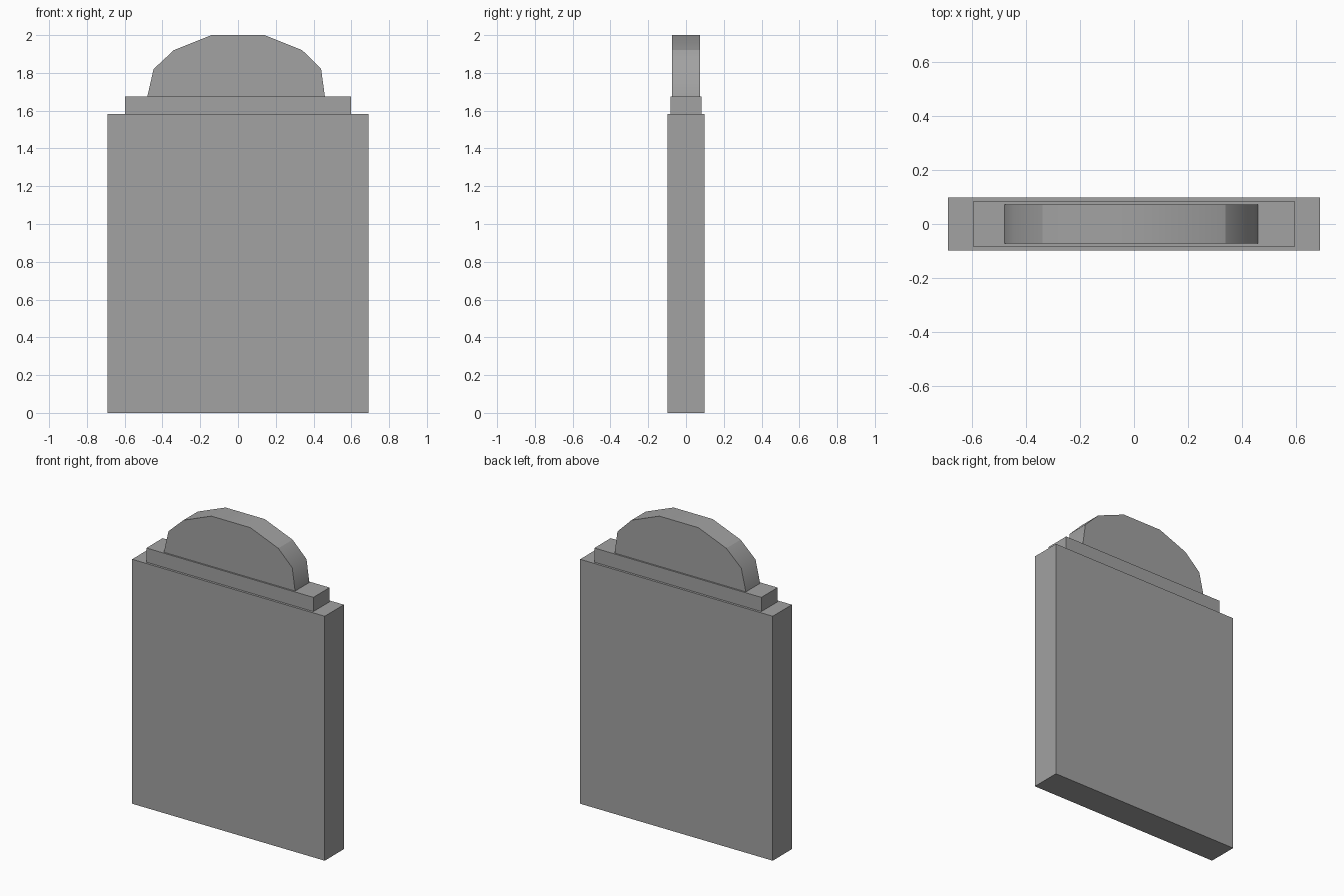
import bpy
import bmesh

cube = bpy.data.objects.get("Cube")
if cube:
    bpy.data.objects.remove(cube, do_unlink=True)

# Single stone colour
stone = bpy.data.materials.new("grey_stone")
stone.use_nodes = True
GREY = (0.36, 0.36, 0.36, 1.0)
stone.diffuse_color = GREY
stone.node_tree.nodes["Principled BSDF"].inputs["Base Color"].default_value = GREY


def slab(name, profile, half_depth, crease_x=None):
    """Extrude an x-z profile through y; with crease_x, smooth the rim between creases."""
    bm = bmesh.new()
    front = [bm.verts.new((x, -half_depth, z)) for x, z in profile]
    face = bm.faces.new(front)
    ext = bmesh.ops.extrude_face_region(bm, geom=[face])
    moved = [g for g in ext["geom"] if isinstance(g, bmesh.types.BMVert)]
    bmesh.ops.translate(bm, verts=moved, vec=(0, 2 * half_depth, 0))
    bmesh.ops.recalc_face_normals(bm, faces=bm.faces)
    bm.normal_update()
    if crease_x:
        for f in bm.faces:
            f.smooth = abs(f.normal.y) < 0.5 and f.normal.z > -0.5
        for e in bm.edges:
            across = abs(e.verts[0].co.y - e.verts[1].co.y) > half_depth
            at_crease = abs(abs(e.verts[0].co.x) - crease_x) < 0.01
            e.smooth = across and not at_crease
    mesh = bpy.data.meshes.new(name)
    bm.to_mesh(mesh)
    bm.free()
    mesh.materials.append(stone)
    obj = bpy.data.objects.new(name, mesh)
    bpy.context.collection.objects.link(obj)
    return obj


def rectangle(half_width, bottom, top):
    return [(-half_width, bottom), (half_width, bottom),
            (half_width, top), (-half_width, top)]


# Main upright slab
slab("body_slab", rectangle(0.69, 0, 1.583), 0.098)

# Narrow step on top of the slab
slab("top_step", rectangle(0.598, 1.583, 1.675), 0.083)

# Faceted arched crown
arch = [(-0.48, 1.675), (0.46, 1.675), (0.44, 1.82), (0.34, 1.92),
        (0.14, 2.0), (-0.14, 2.0), (-0.34, 1.92), (-0.447, 1.82)]
slab("arched_crown", arch, 0.073, crease_x=0.34)
